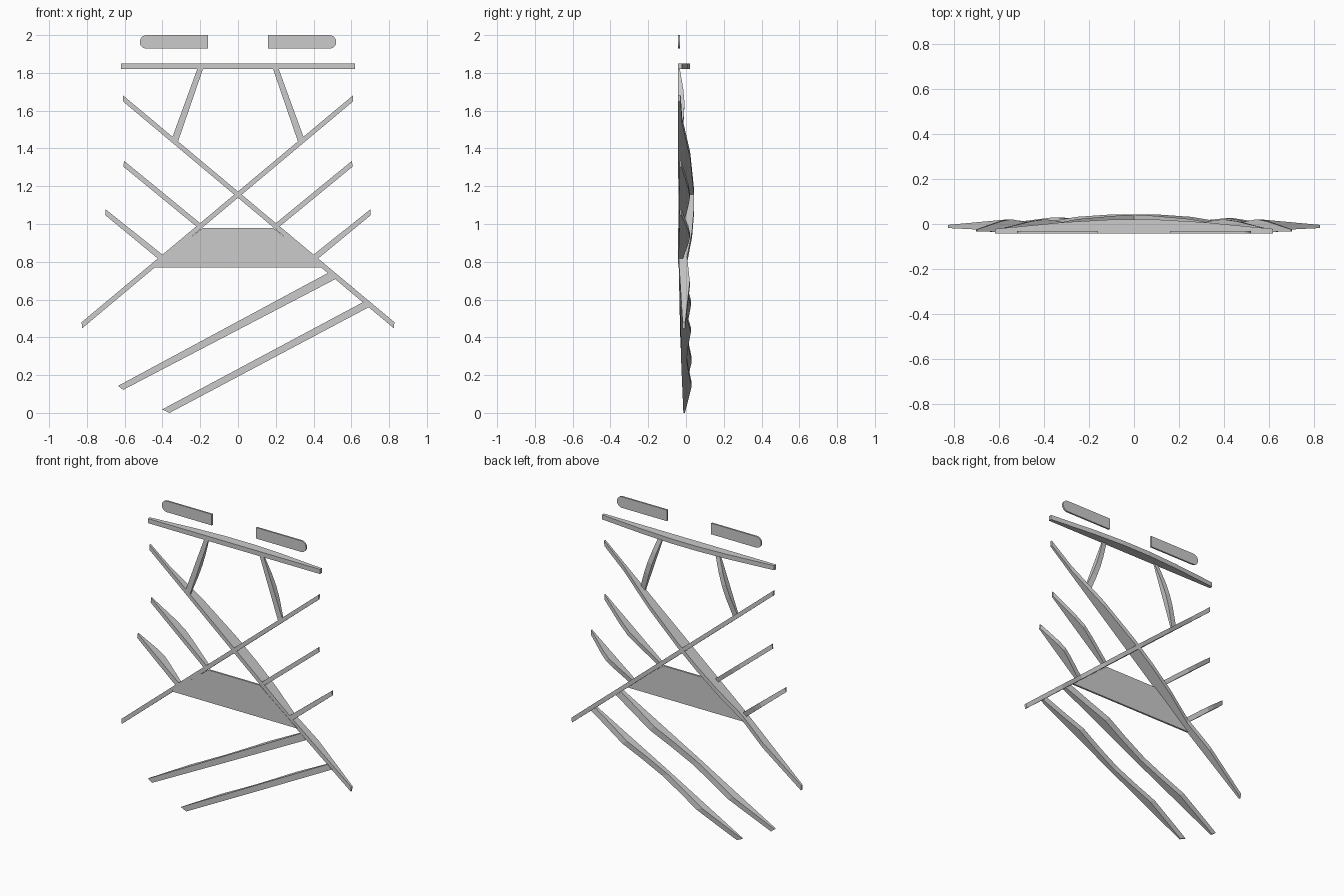
import bpy, bmesh, math
from mathutils import Vector

if "Cube" in bpy.data.objects:
    bpy.data.objects.remove(bpy.data.objects["Cube"])

FRONT = -0.042


def finish(name, bm):
    bmesh.ops.recalc_face_normals(bm, faces=bm.faces)
    me = bpy.data.meshes.new(name)
    bm.to_mesh(me)
    bm.free()
    ob = bpy.data.objects.new(name, me)
    bpy.context.collection.objects.link(ob)
    return ob


def bar(name, start, end, back, front=((0, FRONT), (1, FRONT)), side=1):
    """Strip between two end edges ((x, z), (x, z)); back and front are
    (fraction, y) profiles running along its length."""
    def y_at(profile, t):
        for (t0, y0), (t1, y1) in zip(profile, profile[1:]):
            if t <= t1:
                return y0 + (y1 - y0) * (t - t0) / (t1 - t0)
        return profile[-1][1]

    bm = bmesh.new()
    rings = []
    for t in sorted({p[0] for p in back} | {p[0] for p in front}):
        a = Vector(start[0]).lerp(Vector(end[0]), t)
        b = Vector(start[1]).lerp(Vector(end[1]), t)
        f, r = y_at(front, t), y_at(back, t)
        rings.append([bm.verts.new((side * p.x, y, p.y))
                      for p, y in ((a, f), (b, f), (b, r), (a, r))])
    for r0, r1 in zip(rings, rings[1:]):
        for i in range(4):
            j = (i + 1) % 4
            bm.faces.new((r0[i], r0[j], r1[j], r1[i]))
    bm.faces.new(rings[0])
    bm.faces.new(rings[-1])
    return finish(name, bm)


def plate(name, outline, back):
    """Flat panel from an x/z outline."""
    bm = bmesh.new()
    face = bm.faces.new([bm.verts.new((x, FRONT, z)) for x, z in outline])
    ext = bmesh.ops.extrude_face_region(bm, geom=[face])
    verts = [v for v in ext["geom"] if isinstance(v, bmesh.types.BMVert)]
    bmesh.ops.translate(bm, verts=verts, vec=(0, back - FRONT, 0))
    return finish(name, bm)


# Bowed bar across the top
bar("top_bar", ((-0.62, 1.85), (-0.62, 1.82)), ((0.62, 1.85), (0.62, 1.82)),
    [(0, -0.022), (0.25, 0.008), (0.42, 0.02), (0.58, 0.02), (0.75, 0.008), (1, -0.022)])

# Central panel between the crossing bars
plate("center_panel", [(-0.455, 0.77), (0.455, 0.77), (0.185, 0.98), (-0.185, 0.98)], -0.03)

for side, label in ((-1, "left"), (1, "right")):
    # Round-ended tab above the top bar
    r = 0.036
    arc = [(0.484 + r * math.cos(a), 1.964 + r * math.sin(a))
           for a in (math.radians(-90 + 15 * i) for i in range(13))]
    outline = [(0.16, 1.928)] + arc + [(0.16, 2.0)]
    plate("tab_" + label, [(side * x, z) for x, z in outline], -0.031)

    # Long crossing bar
    bar("cross_bar_" + label, ((-0.61, 1.682), (-0.608, 1.648)), ((0.828, 0.48), (0.825, 0.448)),
        [(0, -0.028), (0.1, -0.02), (0.25, 0.022), (0.4, 0.041), (0.5, 0.042),
         (0.6, 0.032), (0.71, 0.006), (0.82, 0.02), (1, -0.004)],
        [(0, FRONT), (0.7, -0.04), (1, -0.018)], side)

    # Slanted strut under the top bar
    bar("upper_strut_" + label, ((0.185, 1.822), (0.215, 1.822)), ((0.317, 1.437), (0.348, 1.458)),
        [(0, -0.033), (0.3, -0.014), (0.5, -0.008), (0.7, -0.012), (1, -0.03)], side=side)

    # Short branches growing out of the crossing bar
    hump = [(0, -0.018), (0.35, 0.012), (0.5, 0.021), (0.65, 0.012), (1, -0.024)]
    lean = [(0, -0.04), (1, -0.033)]
    bar("upper_branch_" + label, ((0.185, 0.992), (0.21, 0.978)), ((0.604, 1.335), (0.606, 1.303)),
        hump, lean, side)
    bar("lower_branch_" + label, ((0.39, 0.83), (0.418, 0.812)), ((0.70, 1.077), (0.703, 1.047)),
        hump, lean, side)

# Two long wavy bars at the bottom
wave = [(0, -0.006), (0.12, 0.012), (0.25, 0.03), (0.38, 0.014), (0.5, 0.004),
        (0.63, 0.012), (0.76, 0.026), (0.88, 0.006), (1, -0.012)]
bar("bottom_bar_upper", ((-0.635, 0.143), (-0.608, 0.122)), ((0.478, 0.742), (0.515, 0.708)),
    wave, [(0, -0.018), (0.5, -0.031), (1, -0.037)])
bar("bottom_bar_lower", ((-0.402, 0.018), (-0.362, 0.0)), ((0.665, 0.588), (0.697, 0.562)),
    wave, [(0, -0.014), (0.5, -0.026), (1, -0.03)])
